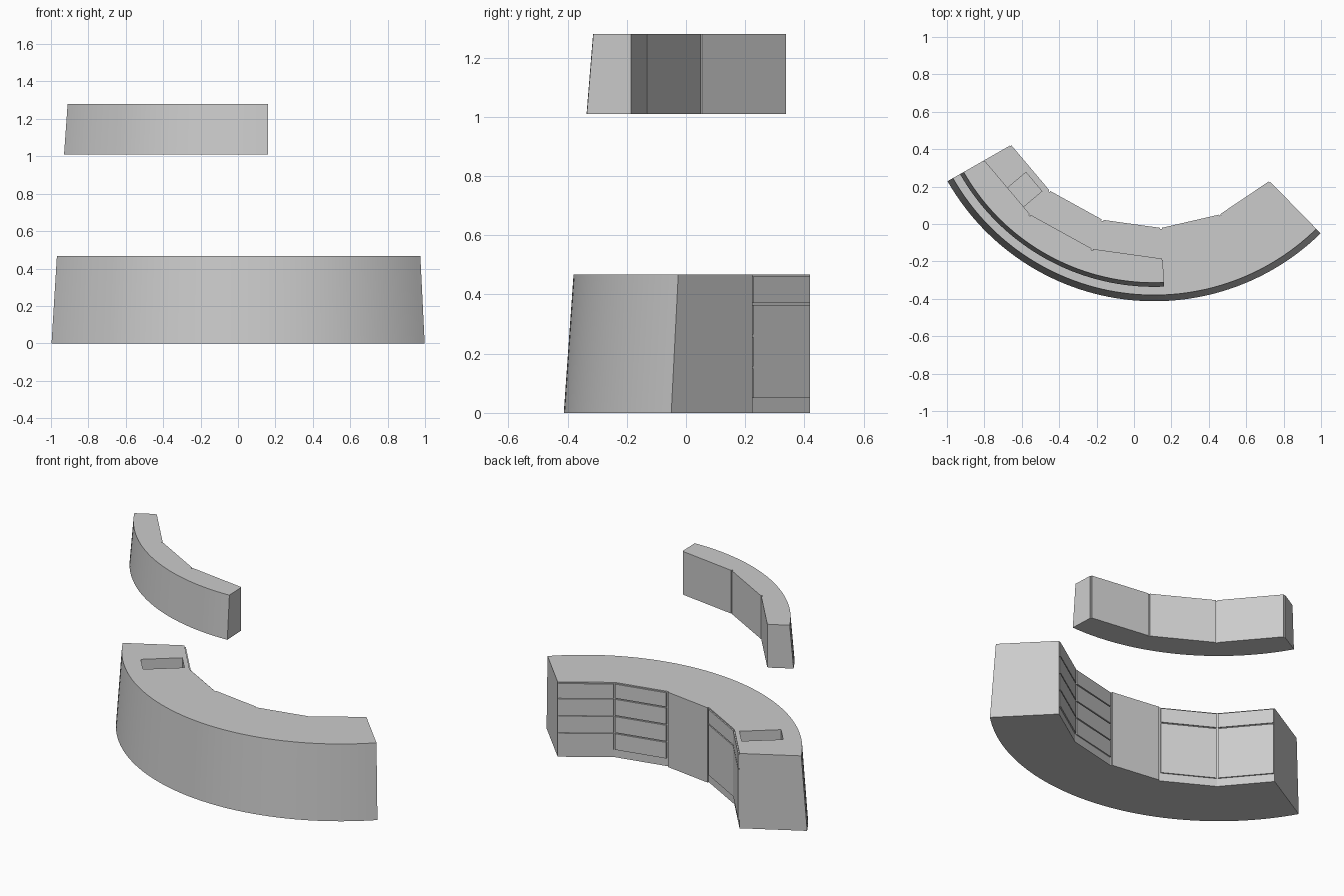
import bpy, bmesh
from math import sin, cos, radians
from mathutils import Matrix

if "Cube" in bpy.data.objects:
    bpy.data.objects.remove(bpy.data.objects["Cube"])

CX, CY = 0.108, 0.859            # centre of the curved desk
A0, A1, BAYS = -60.3, 44.4, 5    # end angles, measured from the front (-y)
STEP = (A1 - A0) / BAYS


def polar(r, a):
    return CX + r * sin(radians(a)), CY - r * cos(radians(a))


def prism(name, bottom, top, z0, z1):
    """Solid between two matching outlines."""
    bm = bmesh.new()
    lo = [bm.verts.new((x, y, z0)) for x, y in bottom]
    hi = [bm.verts.new((x, y, z1)) for x, y in top]
    n = len(lo)
    for i in range(n):
        j = (i + 1) % n
        bm.faces.new((lo[i], lo[j], hi[j], hi[i]))
    bm.faces.new(hi)
    bm.faces.new(lo[::-1])
    bmesh.ops.recalc_face_normals(bm, faces=bm.faces)
    mesh = bpy.data.meshes.new(name)
    bm.to_mesh(mesh)
    bm.free()
    ob = bpy.data.objects.new(name, mesh)
    bpy.context.collection.objects.link(ob)
    return ob


def curved_case(name, bays, r_in, r_bottom, r_top, z0, z1):
    """Smooth sloping arc in front, one flat facet per bay behind."""
    end, n = A0 + bays * STEP, bays * 12
    inner = [polar(r_in, A0 + i * STEP) for i in range(bays, -1, -1)]
    arc = lambda r: [polar(r, A0 + (end - A0) * i / n) for i in range(n + 1)]
    return prism(name, arc(r_bottom) + inner, arc(r_top) + inner, z0, z1)


def panel(name, bay, r_in, z0, z1, proud=0.008, gap=0.25):
    """Thin front laid on one flat bay."""
    a, b = A0 + bay * STEP + gap, A0 + (bay + 1) * STEP - gap
    back = r_in + 0.003
    outline = [polar(back, a), polar(back, b), polar(r_in - proud, b), polar(r_in - proud, a)]
    return prism(name, outline, outline, z0, z1)


def smooth(ob):
    bpy.ops.object.select_all(action='DESELECT')
    ob.select_set(True)
    bpy.context.view_layer.objects.active = ob
    bpy.ops.object.shade_smooth_by_angle(angle=radians(20))


# Counter body
R = 0.888
counter = curved_case("counter_body", BAYS, R, 1.272, 1.239, 0, 0.467)

# Slot sunk into the counter top, square to the left bay
bpy.ops.mesh.primitive_cube_add(size=1)
cutter = bpy.context.object
cutter.name = "slot_cutter"
mid = A0 + STEP / 2
x, y = polar(1.018, mid)
off = 0.069
cutter.matrix_world = (
    Matrix.Translation((x + off * cos(radians(mid)), y + off * sin(radians(mid)), 0.467))
    @ Matrix.Rotation(radians(mid), 4, 'Z')
    @ Matrix.Diagonal((0.132, 0.236, 0.3, 1)))
mod = counter.modifiers.new("slot", 'BOOLEAN')
mod.object, mod.operation, mod.solver = cutter, 'DIFFERENCE', 'EXACT'
bpy.context.view_layer.objects.active = counter
bpy.ops.object.modifier_apply(modifier=mod.name)
bpy.data.objects.remove(cutter)
smooth(counter)

# Cupboard bays: a drawer above a door
for bay in (0, 1):
    panel(f"cupboard_door_{bay}", bay, R, 0.05, 0.365)
    panel(f"cupboard_drawer_{bay}", bay, R, 0.372, 0.46)

# Plain back panel in the middle bay
panel("middle_panel", 2, R, 0.0, 0.467, gap=0.5)

# Drawer bays: four drawers each
for bay in (3, 4):
    for k, (z0, z1) in enumerate([(0.05, 0.15), (0.157, 0.257), (0.264, 0.365), (0.372, 0.46)]):
        panel(f"drawer_{bay}_{k}", bay, R, z0, z1)

# Raised wall cabinet with three doors
cabinet = curved_case("upper_cabinet", 3, 1.053, 1.195, 1.173, 1.01, 1.28)
smooth(cabinet)
for bay in range(3):
    panel(f"upper_door_{bay}", bay, 1.053, 1.01, 1.28)
